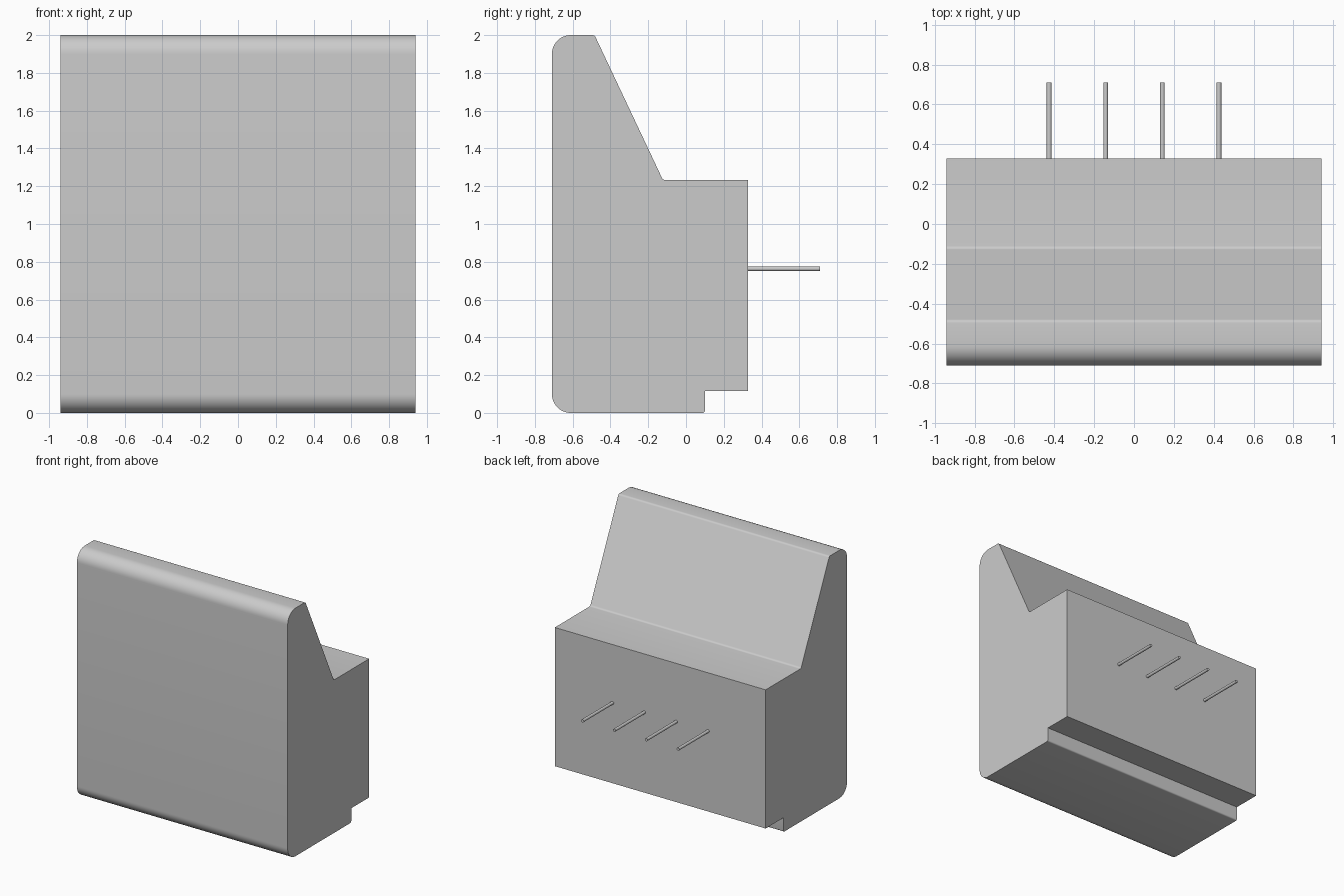
import bpy, bmesh, math
from mathutils import Vector

if "Cube" in bpy.data.objects:
    bpy.data.objects.remove(bpy.data.objects["Cube"])

HALF_WIDTH = 0.94

# side profile: (y, z, corner radius, arc segments)
PROFILE = [
    (-0.71, 0.0, 0.10, 12),
    (0.10, 0.0, 0.012, 4),
    (0.10, 0.115, 0, 0),
    (0.328, 0.115, 0, 0),
    (0.328, 1.233, 0, 0),
    (-0.122, 1.233, 0.02, 4),
    (-0.484, 2.0, 0.02, 4),
    (-0.71, 2.0, 0.10, 12),
]


def rounded(profile):
    """Replace each corner that has a radius by a tangent arc."""
    pts = []
    n = len(profile)
    for i, (y, z, r, seg) in enumerate(profile):
        p = Vector((y, z))
        if r == 0:
            pts.append(p)
            continue
        a = (Vector(profile[i - 1][:2]) - p).normalized()
        b = (Vector(profile[(i + 1) % n][:2]) - p).normalized()
        half = a.angle(b) / 2
        centre = p + (a + b).normalized() * (r / math.sin(half))
        start = p + a * (r / math.tan(half)) - centre
        end = p + b * (r / math.tan(half)) - centre
        sweep = start.angle(end)
        for k in range(seg + 1):
            t = k / seg
            pts.append(centre + (start * math.sin((1 - t) * sweep)
                                 + end * math.sin(t * sweep)) / math.sin(sweep))
    return pts


def smooth(obj):
    bpy.ops.object.select_all(action='DESELECT')
    obj.select_set(True)
    bpy.context.view_layer.objects.active = obj
    bpy.ops.object.shade_smooth_by_angle(angle=math.radians(30))


# housing: the side profile extruded across the width
bm = bmesh.new()
face = bm.faces.new([bm.verts.new((-HALF_WIDTH, p.x, p.y)) for p in rounded(PROFILE)])
side = bmesh.ops.extrude_face_region(bm, geom=[face], use_keep_orig=True)
bmesh.ops.translate(bm, vec=(2 * HALF_WIDTH, 0, 0),
                    verts=[v for v in side["geom"] if isinstance(v, bmesh.types.BMVert)])
bmesh.ops.recalc_face_normals(bm, faces=bm.faces)
mesh = bpy.data.meshes.new("housing")
bm.to_mesh(mesh)
bm.free()
housing = bpy.data.objects.new("housing", mesh)
bpy.context.collection.objects.link(housing)
smooth(housing)

# four round contact pins sticking out of the back
for i in range(4):
    x = (i - 1.5) * 0.284
    bpy.ops.mesh.primitive_cylinder_add(vertices=24, radius=0.012, depth=0.39,
                                        location=(x, 0.515, 0.763),
                                        rotation=(math.pi / 2, 0, 0))
    pin = bpy.context.object
    pin.name = f"contact_pin_{i + 1}"
    smooth(pin)
